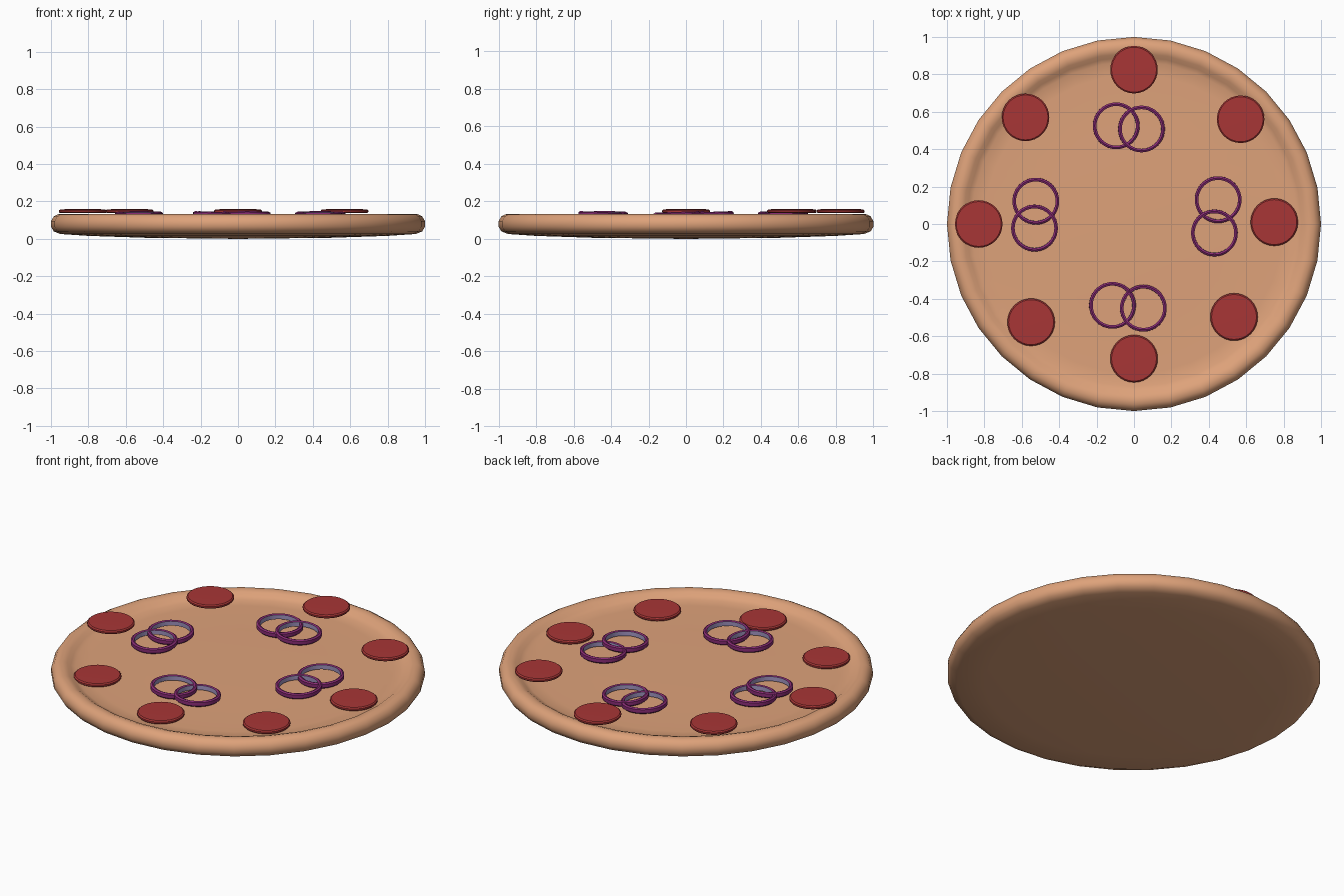
import bpy, bmesh, math
from mathutils import Vector

if "Cube" in bpy.data.objects:
    bpy.data.objects.remove(bpy.data.objects["Cube"])


def lin(c):
    c /= 255
    return c / 12.92 if c <= 0.04045 else ((c + 0.055) / 1.055) ** 2.4


def mat(name, r, g, b):
    m = bpy.data.materials.new(name)
    m.diffuse_color = (lin(r), lin(g), lin(b), 1)
    m.use_nodes = True
    m.node_tree.nodes["Principled BSDF"].inputs["Base Color"].default_value = m.diffuse_color
    return m


DOUGH = mat("baked dough", 222, 162, 122)
SALAMI = mat("salami red", 168, 54, 54)
ONION_SKIN = mat("onion purple", 138, 44, 118)
ONION_IN = mat("onion lilac", 160, 148, 192)


def lathe(name, profile, sides, mats, closed=False, loc=(0, 0, 0), tilt=(0, 0), rule=None, angle=35):
    """Revolve an (r, z) profile around z; points with r = 0 become poles."""
    bm = bmesh.new()
    rings = []
    for r, z in profile:
        if r == 0:
            rings.append([bm.verts.new((0, 0, z))] * sides)
        else:
            rings.append([bm.verts.new((r * math.cos(2 * math.pi * i / sides),
                                        r * math.sin(2 * math.pi * i / sides), z))
                          for i in range(sides)])
    pairs = list(zip(rings, rings[1:]))
    if closed:
        pairs.append((rings[-1], rings[0]))
    for a, b in pairs:
        for i in range(sides):
            j = (i + 1) % sides
            vs = list(dict.fromkeys((a[i], a[j], b[j], b[i])))
            bm.faces.new(vs)
    bmesh.ops.recalc_face_normals(bm, faces=bm.faces)
    bm.normal_update()
    if rule:
        for f in bm.faces:
            f.material_index = rule(f)
    me = bpy.data.meshes.new(name)
    bm.to_mesh(me)
    bm.free()
    for m in mats:
        me.materials.append(m)
    ob = bpy.data.objects.new(name, me)
    bpy.context.collection.objects.link(ob)
    ob.location = loc
    ob.rotation_euler = (tilt[0], tilt[1], 0)
    bpy.ops.object.select_all(action='DESELECT')
    ob.select_set(True)
    bpy.context.view_layer.objects.active = ob
    bpy.ops.object.shade_smooth_by_angle(angle=math.radians(angle))
    return ob


# Dough base with a raised, rounded crust
lathe("crust", [(0, 0), (0.5, 0.006), (0.8, 0.016), (0.95, 0.026), (0.985, 0.04),
                (1, 0.065), (1, 0.095), (0.985, 0.12), (0.965, 0.131), (0.94, 0.134),
                (0.915, 0.126), (0.895, 0.112), (0.87, 0.102), (0.8, 0.1),
                (0.5, 0.103), (0, 0.106)], 32, [DOUGH], angle=40)

# Salami slices: the outer ones rest on the crust, the others on the base
slice_profile = [(0, 0), (0.122, 0), (0.127, 0.005), (0.127, 0.014), (0.12, 0.02), (0, 0.022)]
slices = [(0, 0.825, 0.138), (0.57, 0.56, 0.138), (-0.58, 0.57, 0.138), (-0.83, 0, 0.138),
          (0.75, 0.01, 0.103), (0.535, -0.497, 0.103), (0, -0.72, 0.103), (-0.55, -0.525, 0.1)]
for k, p in enumerate(slices):
    lathe(f"salami_slice_{k + 1}", slice_profile, 32, [SALAMI], loc=p)

# Onion rings in interlocking pairs, lilac on the inside wall
ring_profile = [(0.106, -0.014), (0.116, -0.018), (0.125, -0.01), (0.125, 0.01),
                (0.116, 0.016), (0.106, 0.012)]


def inner(f):
    c = f.calc_center_median()
    return 1 if f.normal.dot(Vector((c.x, c.y, 0)).normalized()) < -0.8 else 0


T = math.radians(2)
onions = [(-0.095, 0.525, 0, T), (0.04, 0.508, 0, T),
          (-0.525, 0.122, T, 0), (-0.532, -0.022, T, 0),
          (0.45, 0.13, T, 0), (0.43, -0.048, T, 0),
          (-0.115, -0.435, 0, T), (0.05, -0.45, -T, 0)]
for k, (x, y, tx, ty) in enumerate(onions):
    lathe(f"onion_ring_{k + 1}", ring_profile, 40, [ONION_SKIN, ONION_IN], closed=True,
          loc=(x, y, 0.128), tilt=(tx, ty), rule=inner)
